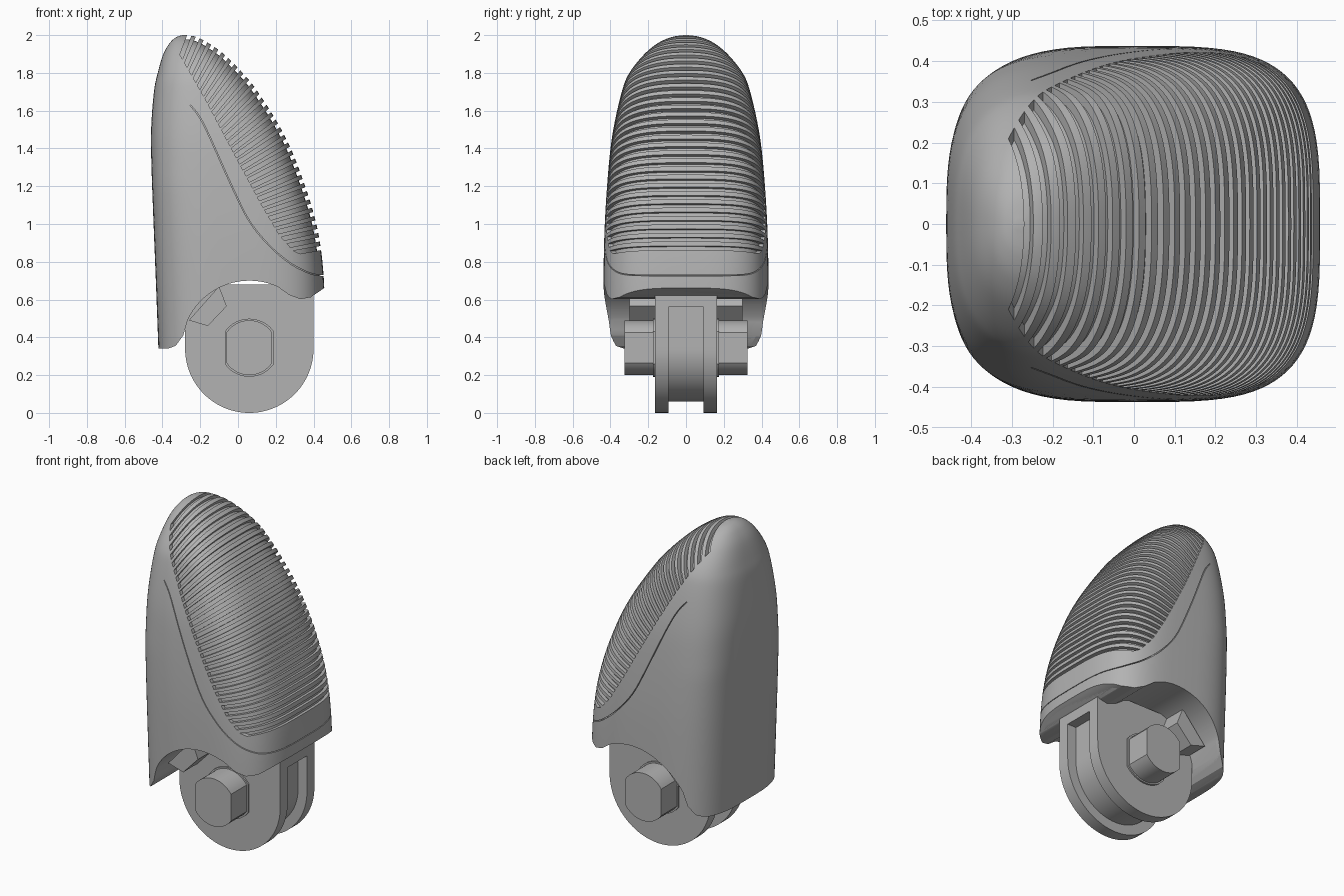
import bpy, bmesh, math
from mathutils import Vector, geometry

if "Cube" in bpy.data.objects:
    bpy.data.objects.remove(bpy.data.objects["Cube"])

grey = bpy.data.materials.new("plain_grey")
grey.use_nodes = True
grey.diffuse_color = (0.45, 0.45, 0.45, 1)
grey.node_tree.nodes["Principled BSDF"].inputs["Base Color"].default_value = grey.diffuse_color


def finish(name, bm, helper=False):
    bmesh.ops.recalc_face_normals(bm, faces=bm.faces)
    mesh = bpy.data.meshes.new(name)
    bm.to_mesh(mesh)
    bm.free()
    mesh.materials.append(grey)
    ob = bpy.data.objects.new(name, mesh)
    bpy.context.collection.objects.link(ob)
    ob.hide_render = helper
    if helper:
        ob.hide_set(True)
    return ob


def add_prism(bm, outline, y0, y1):
    """Extrude an (x, z) outline along y."""
    near = [bm.verts.new((x, y0, z)) for x, z in outline]
    far = [bm.verts.new((x, y1, z)) for x, z in outline]
    bm.faces.new(near)
    bm.faces.new(far[::-1])
    n = len(outline)
    for i in range(n):
        j = (i + 1) % n
        bm.faces.new((near[j], near[i], far[i], far[j]))


def prism(name, outline, y0, y1, helper=False):
    bm = bmesh.new()
    add_prism(bm, outline, y0, y1)
    return finish(name, bm, helper)


def arc(cx, cz, r, a0, a1, n):
    angles = [math.radians(a0 + (a1 - a0) * i / n) for i in range(n + 1)]
    return [(cx + r * math.cos(a), cz + r * math.sin(a)) for a in angles]


def spline(keys, steps):
    """Catmull-Rom through tuples of any length."""
    out = []
    for i in range(len(keys) - 1):
        p = [Vector(keys[min(max(k, 0), len(keys) - 1)]) for k in range(i - 1, i + 3)]
        for s in range(steps):
            t = s / steps
            out.append(0.5 * (2 * p[1] + (p[2] - p[0]) * t
                              + (2 * p[0] - 5 * p[1] + 4 * p[2] - p[3]) * t * t
                              + (3 * p[1] - p[0] - 3 * p[2] + p[3]) * t ** 3))
    return out + [Vector(keys[-1])]


def cut(ob, cutter):
    mod = ob.modifiers.new("cut", "BOOLEAN")
    mod.operation = "DIFFERENCE"
    mod.solver = "EXACT"
    mod.use_self = True
    mod.object = cutter
    bpy.context.view_layer.objects.active = ob
    bpy.ops.object.modifier_apply(modifier=mod.name)


# Fingertip body: z, back edge, front edge, half width
KEYS = [(.3, -.42, .46, .437), (.7, -.435, .455, .437), (1, -.447, .415, .43),
        (1.3, -.458, .32, .41), (1.5, -.46, .23, .385), (1.7, -.445, .105, .34),
        (1.8, -.425, .025, .3), (1.9, -.395, -.075, .22), (1.96, -.36, -.16, .145),
        (1.99, -.325, -.22, .075), (2, -.29, -.27, .01)]
levels = spline(KEYS, 6)


def body(name, inset):
    bm = bmesh.new()
    rings = []
    for z, back, front, half in levels:
        power = 2 / (3.5 - 1.2 * max(0, z - 1.2) / 0.8)
        ring = []
        for i in range(96):
            c, s = math.cos(math.tau * i / 96), math.sin(math.tau * i / 96)
            x = (back + front) / 2 + (front - back) / 2 * math.copysign(abs(c) ** power, c)
            ring.append(bm.verts.new((x, half * math.copysign(abs(s) ** power, s), z)))
        rings.append(ring)
    for a, b in zip(rings, rings[1:]):
        for i in range(96):
            j = (i + 1) % 96
            bm.faces.new((a[i], a[j], b[j], b[i]))
    bm.faces.new(rings[0][::-1])
    bm.faces.new(rings[-1])
    bm.normal_update()
    for v, n in [(v, v.normal.copy()) for v in bm.verts]:
        v.co -= n * inset
    return finish(name, bm)


shell = body("fingertip_shell", 0)
core = body("groove_floor", 0.022)

# Underside arch that clears the hinge
under = [(-.6, .34), (-.37, .34), (-.33, .355), (-.29, .41)]
under += arc(.06, .34, .36, 155, 65, 28)
under += [(.27, .625), (.33, .602), (.385, .612), (.455, .66), (.6, .74), (.6, 0), (-.6, 0)]
arch = prism("arch_cutter", under, -.7, .7, True)
cut(shell, arch)
cut(core, arch)

# Pad border, where the grip grooves stop
border = [Vector(p) for p in [(-.31, 2.3), (-.31, 1.9), (-.17, 1.655), (-.03, 1.39),
                              (.125, 1.1), (.22, .94), (.3, .85), (.38, .828), (.7, .82)]]
front_edge = [Vector((v[2], v[0])) for v in reversed(levels)]


def border_hit(start, direction):
    hits = [geometry.intersect_line_line_2d(start, start + direction * 1.5, a, b)
            for a, b in zip(border, border[1:])]
    return min((h for h in hits if h), key=lambda h: (h - start).length, default=None)


# Grip grooves: slots that fan out from steep at the tip to nearly level below
PITCH = 0.046
bm = bmesh.new()
travel, target = 0, 0.012
for a, b in zip(front_edge, front_edge[1:]):
    length = (b - a).length
    while target <= travel + length:
        p = a.lerp(b, (target - travel) / length)
        angle = math.radians(8 + 62 * max(0, 1 - target / 1.5) ** 1.3)
        target += PITCH
        if p.y < 0.85:
            continue
        out = Vector((math.cos(angle), math.sin(angle)))
        side = Vector((-out.y, out.x)) * 0.011
        top, low = p + out * 0.05 + side, p + out * 0.05 - side
        ends = border_hit(top, -out), border_hit(low, -out)
        if all(ends):
            add_prism(bm, [top, low, ends[1], ends[0]], -.7, .7)
    travel += length
cut(shell, finish("groove_cutter", bm, True))

# Fine seam line around the pad
seam = spline([(-.25, 1.63), (-.18, 1.53), (-.035, 1.21), (.06, 1.02), (.165, .89),
               (.27, .8), (.35, .755), (.42, .732), (.55, .725)], 4)
seam += [p - Vector((.003, .004)) for p in reversed(seam)]
cut(shell, prism("seam_cutter", seam, -.7, .7, True))


# Hinge: two cheek plates around a narrower hub
def hinge_outline(r, top):
    return [(.06 + r, top), (.06 - r, top)] + arc(.06, .34, r, 180, 360, 48)


parts = [shell, core,
         prism("hinge_hub", hinge_outline(.28, .68), -.1, .1),
         prism("hinge_bridge", [(-.2, .56), (.4, .56), (.4, .68), (-.2, .68)], -.1, .1)]
for name, s in (("right", -1), ("left", 1)):
    parts.append(prism(name + "_cheek", hinge_outline(.34, .68), s * .093, s * .165))
    # Pin end: round bar with two flats, on a thin collar
    pin = arc(.06, .345, .145, 34, 146, 20) + arc(.06, .345, .145, 214, 326, 20)
    collar = [(.06 + (x - .06) * 1.08, .345 + (z - .345) * 1.06) for x, z in pin]
    parts.append(prism(name + "_pin_end", pin, s * .15, s * .325))
    parts.append(prism(name + "_pin_collar", collar, s * .15, s * .175))
    # Stop lug under the arch
    lug = [(-.26, .49), (-.16, .46), (-.06, .565), (-.1, .67)]
    parts.append(prism(name + "_stop_lug", lug, s * .15, s * .3))

bpy.ops.object.select_all(action="DESELECT")
for ob in parts:
    ob.select_set(True)
bpy.context.view_layer.objects.active = shell
bpy.ops.object.shade_smooth_by_angle(angle=math.radians(30))
